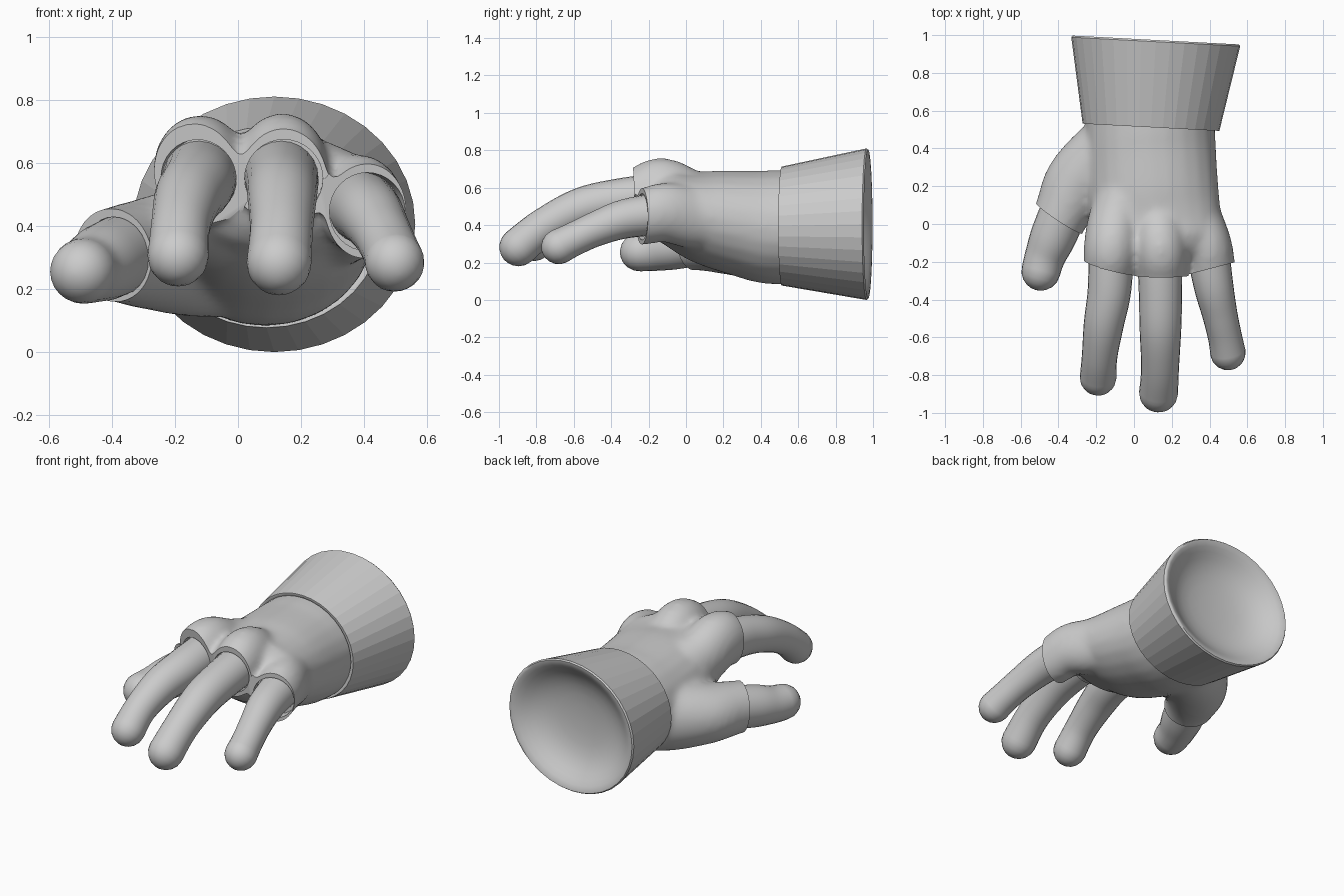
import bpy, bmesh, math
from mathutils import Vector

if "Cube" in bpy.data.objects:
    bpy.data.objects.remove(bpy.data.objects["Cube"])


def finish(name, bm, angle=40):
    bmesh.ops.recalc_face_normals(bm, faces=bm.faces)
    me = bpy.data.meshes.new(name)
    bm.to_mesh(me)
    bm.free()
    ob = bpy.data.objects.new(name, me)
    bpy.context.collection.objects.link(ob)
    activate(ob)
    if angle:
        bpy.ops.object.shade_smooth_by_angle(angle=math.radians(angle))
    return ob


def activate(ob):
    bpy.ops.object.select_all(action='DESELECT')
    ob.select_set(True)
    bpy.context.view_layer.objects.active = ob


def skin(bm, rings):
    vs = [[bm.verts.new(p) for p in r] for r in rings]
    n = len(vs[0])
    for a, b in zip(vs, vs[1:]):
        for i in range(n):
            bm.faces.new((a[i], a[(i + 1) % n], b[(i + 1) % n], b[i]))
    bm.faces.new(vs[0][::-1])
    bm.faces.new(vs[-1])


def spline(keys, steps=5):
    k = [keys[0]] + list(keys) + [keys[-1]]
    out = []
    for i in range(1, len(k) - 2):
        for s in range(steps):
            t = s / steps
            out.append([0.5 * (2 * b + (c - a) * t + (2 * a - 5 * b + 4 * c - d) * t * t
                               + (3 * b - a - 3 * c + d) * t ** 3)
                        for a, b, c, d in zip(*k[i - 1:i + 3])])
    return out + [list(keys[-1])]


def tube(bm, keys, n=24):
    """Sweep an ellipse through (x, y, z, width radius, height radius) with a round tip."""
    pts = spline(keys)
    rings = []

    def ring(c, t, rx, rz):
        side = t.cross(Vector((0, 0, 1))).normalized()
        up = side.cross(t)
        rings.append([c + side * rx * math.cos(a) + up * rz * math.sin(a)
                      for a in (math.tau * i / n for i in range(n))])

    for i, p in enumerate(pts):
        a, b = pts[max(i - 1, 0)], pts[min(i + 1, len(pts) - 1)]
        t = (Vector(b[:3]) - Vector(a[:3])).normalized()
        ring(Vector(p[:3]), t, p[3], p[4])
    c, rx, rz = Vector(p[:3]), p[3], p[4]
    for deg in (20, 40, 58, 74, 86):
        a = math.radians(deg)
        ring(c + t * min(rx, rz) * math.sin(a), t, rx * math.cos(a), rz * math.cos(a))
    skin(bm, rings)


# Bare fingers and thumb: x, y, z, radius
fingers = {
    "index_finger": [(-.12, -.12, .555, .12), (-.13, -.35, .53, .115), (-.16, -.53, .485, .106),
                     (-.182, -.70, .40, .094), (-.19, -.812, .305, .097)],
    "middle_finger": [(.135, -.12, .56, .12), (.14, -.35, .535, .115), (.14, -.56, .49, .11),
                      (.138, -.76, .39, .1), (.13, -.895, .283, .103)],
    "little_finger": [(.385, -.1, .465, .115), (.42, -.32, .435, .105), (.455, -.48, .38, .093),
                      (.482, -.60, .325, .09), (.497, -.68, .285, .094)],
    "thumb": [(-.35, .12, .32, .125), (-.425, -.06, .285, .122), (-.47, -.17, .263, .108),
              (-.493, -.25, .256, .103)],
}
for name, keys in fingers.items():
    bm = bmesh.new()
    tube(bm, [(*k, k[3]) for k in keys])
    finish(name, bm, 60)

# Glove: palm plus finger sleeves fused into one skin
bm = bmesh.new()
tube(bm, [(.085, .64, .39, .34, .305), (.087, .45, .39, .345, .305), (.095, .3, .41, .345, .285),
          (.11, .1, .445, .345, .252), (.135, -.06, .49, .335, .2)])
sleeves = [
    [(.0, .25, .47, .16, .17), (-.09, .03, .52, .15, .17), (-.12, -.13, .582, .147, .172),
     (-.13, -.25, .555, .138, .152), (-.14, -.36, .52, .132, .145)],
    [(.11, .25, .47, .16, .17), (.13, .03, .52, .15, .17), (.14, -.13, .588, .145, .172),
     (.145, -.25, .557, .138, .152), (.147, -.38, .52, .132, .145)],
    [(.24, .25, .43, .16, .18), (.33, .03, .445, .138, .17), (.385, -.11, .468, .133, .16),
     (.405, -.23, .445, .133, .15), (.43, -.34, .43, .13, .147)],
    [(.0, .46, .34, .2, .23), (-.15, .36, .32, .195, .21), (-.295, .21, .312, .185, .175),
     (-.38, .06, .31, .15, .153), (-.44, -.08, .295, .14, .145)],
]
for keys in sleeves:
    tube(bm, keys)
glove = finish("glove", bm, None)
m = glove.modifiers.new("fuse", 'REMESH')
m.mode = 'VOXEL'
m.voxel_size = .018
m = glove.modifiers.new("soften", 'SMOOTH')
m.factor = .5
m.iterations = 12

# Trim sleeve ends flat, then hollow them: centre, outward direction
openings = [((-.125, -.23, .55), (-.27, -.96, -.1)), ((.145, -.275, .55), (0, -1, -.05)),
            ((.41, -.235, .445), (.25, -.96, 0)), ((-.388, .025, .305), (-.55, -.83, -.1))]
cutters = []
for c, d in openings:
    d = Vector(d).normalized()
    for radius, start in ((.175, 0), (.124, -.06)):
        bpy.ops.mesh.primitive_cylinder_add(vertices=32, radius=radius, depth=.4,
                                            location=Vector(c) + d * (.2 + start))
        cut = bpy.context.object
        cut.rotation_mode = 'QUATERNION'
        cut.rotation_quaternion = d.to_track_quat('Z', 'Y')
        cut.hide_render = True
        cutters.append(cut)
        m = glove.modifiers.new("trim", 'BOOLEAN')
        m.operation = 'DIFFERENCE'
        m.solver = 'EXACT'
        m.object = cut
activate(glove)
for m in list(glove.modifiers):
    bpy.ops.object.modifier_apply(modifier=m.name)
for cut in cutters:
    bpy.data.objects.remove(cut)
bpy.ops.object.shade_smooth_by_angle(angle=math.radians(45))

# Flared cuff with a shallow dish at the back: y, centre x, centre z, x radius, z radius
profile = [(.56, .09, .395, .31, .27), (.512, .09, .395, .345, .303), (.512, .09, .395, .362, .318),
           (.965, .115, .405, .447, .405)]
for y, r in ((.974, .44), (.972, .425), (.96, .4), (.94, .37), (.915, .335), (.89, .29),
             (.87, .235), (.857, .17), (.85, .09), (.848, .02)):
    profile.append((y, .115, .405, r, r * .906))
rings = []
for y, cx, cz, rx, rz in profile:
    ring = []
    for i in range(36):
        a = math.tau * i / 36
        ring.append(Vector((cx + rx * math.cos(a), y - .053 * rx * math.cos(a), cz + rz * math.sin(a))))
    rings.append(ring)
bm = bmesh.new()
skin(bm, rings)
cuff = finish("cuff", bm, 60)
for p in cuff.data.polygons[72:108]:
    p.use_smooth = False
